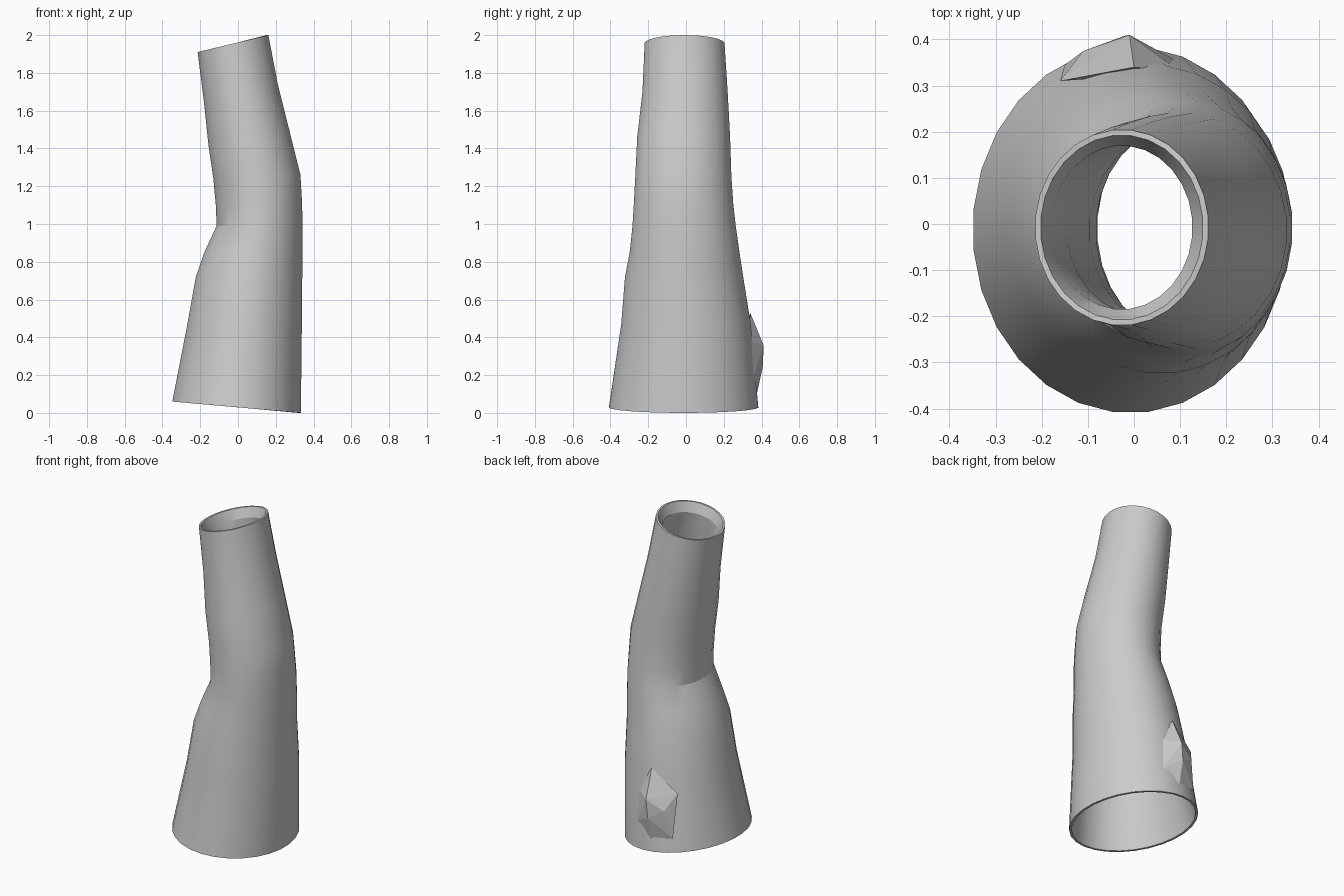
import bpy, bmesh
from math import cos, sin, tau

if "Cube" in bpy.data.objects:
    bpy.data.objects.remove(bpy.data.objects["Cube"])

# Cross-sections: left x, left z, right x, right z, front y, back y
SECTIONS = [
    (-0.35, 0.06, 0.335, 0.00, -0.41, 0.385),
    (-0.27, 0.47, 0.34, 0.47, -0.345, 0.345),
    (-0.225, 0.72, 0.342, 0.72, -0.325, 0.305),
    (-0.18, 0.85, 0.344, 0.85, -0.30, 0.285),
    (-0.115, 0.99, 0.344, 0.99, -0.285, 0.265),
    (-0.118, 1.09, 0.34, 1.12, -0.278, 0.252),
    (-0.132, 1.24, 0.332, 1.26, -0.27, 0.242),
    (-0.158, 1.42, 0.275, 1.49, -0.26, 0.235),
    (-0.182, 1.65, 0.212, 1.74, -0.232, 0.222),
    (-0.215, 1.91, 0.162, 2.00, -0.22, 0.205),
]


def ring(bm, sec, sides, inset=0.0, drop=0.0):
    """Tilted ellipse through the four extreme points of a section."""
    xl, zl, xr, zr, yf, yb = sec
    verts = []
    for i in range(sides):
        a = tau * (i + 0.5) / sides
        u = cos(a)
        x = (xl + xr) / 2 + u * ((xr - xl) / 2 - inset)
        y = (yf + yb) / 2 + sin(a) * ((yb - yf) / 2 - inset)
        z = zl + (zr - zl) * (u + 1) / 2 - drop
        verts.append(bm.verts.new((x, y, z)))
    return verts


def bridge(bm, a, b):
    n = len(a)
    for i in range(n):
        bm.faces.new((a[i], a[(i + 1) % n], b[(i + 1) % n], b[i]))


def finish(bm, name, smooth=None):
    bmesh.ops.recalc_face_normals(bm, faces=bm.faces)
    mesh = bpy.data.meshes.new(name)
    bm.to_mesh(mesh)
    bm.free()
    ob = bpy.data.objects.new(name, mesh)
    bpy.context.collection.objects.link(ob)
    if smooth:
        bpy.context.view_layer.objects.active = ob
        ob.select_set(True)
        bpy.ops.object.shade_smooth_by_angle(angle=smooth)
        ob.select_set(False)
    return ob


# Sleeve: outer skin, thin rims and inner lining as one closed shell
N = 28
bm = bmesh.new()
loops = [ring(bm, s, N) for s in SECTIONS]
loops.append(ring(bm, SECTIONS[-1], N, 0.012))
loops.append(ring(bm, SECTIONS[-1], N, 0.035, 0.06))
for s in reversed(SECTIONS[1:-1]):
    loops.append(ring(bm, s, N, 0.035))
loops.append(ring(bm, SECTIONS[0], N, 0.014))
for a, b in zip(loops, loops[1:] + loops[:1]):
    bridge(bm, a, b)
finish(bm, "sleeve", 0.3)

# Raised fold low on the back
bm = bmesh.new()
for co in [(0.0, 0.34, 0.53), (-0.01, 0.41, 0.36), (-0.02, 0.408, 0.25),
           (-0.16, 0.31, 0.40), (-0.15, 0.345, 0.13), (-0.11, 0.375, 0.30),
           (0.10, 0.33, 0.38), (0.09, 0.355, 0.18), (-0.02, 0.375, 0.10),
           (-0.02, 0.335, 0.30)]:
    bm.verts.new(co)
bmesh.ops.convex_hull(bm, input=bm.verts)
finish(bm, "back_fold")
